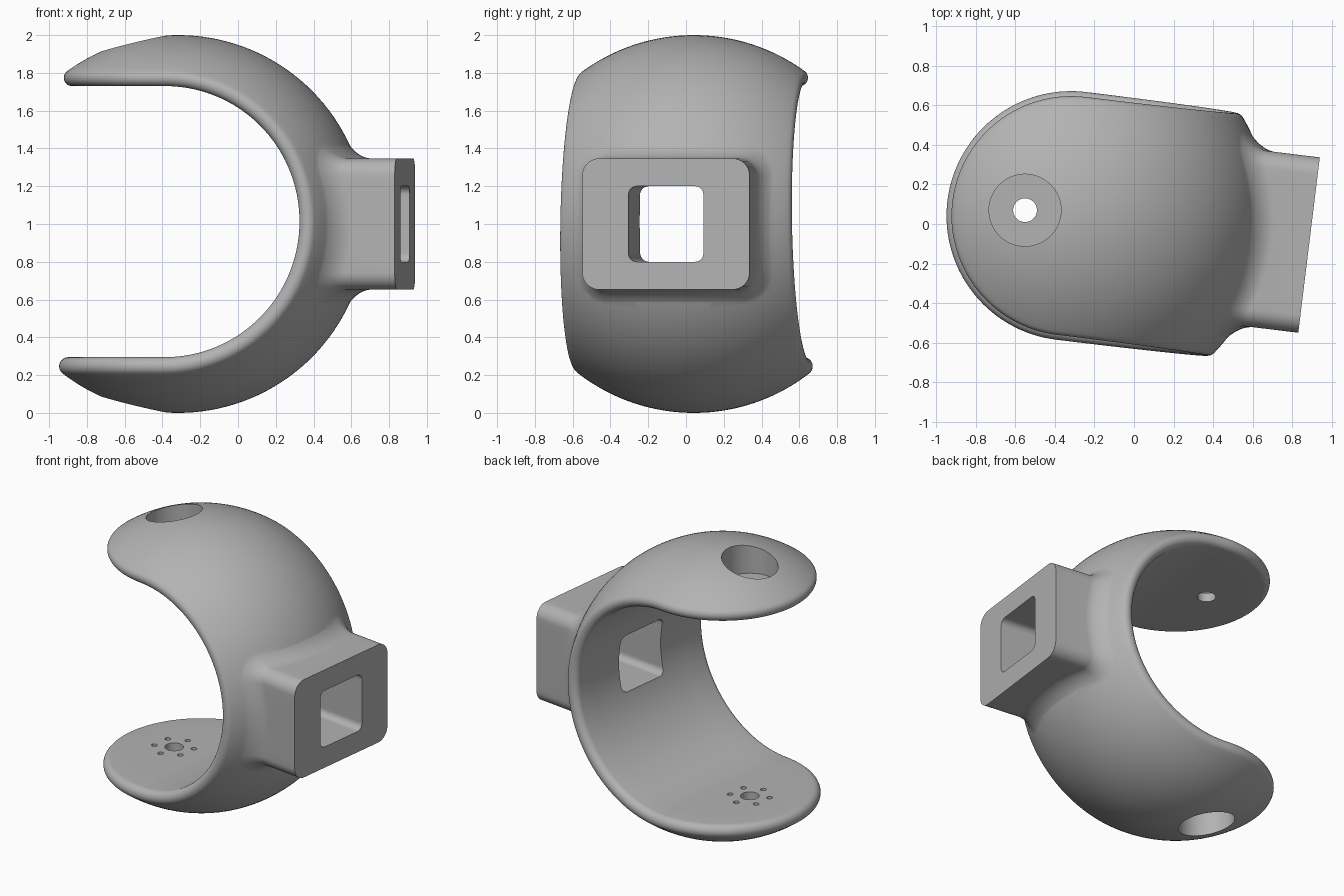
import bpy
import bmesh
from math import sin, cos, pi, sqrt, atan2, radians
from mathutils import Matrix

if "Cube" in bpy.data.objects:
    bpy.data.objects.remove(bpy.data.objects["Cube"], do_unlink=True)

# Local frame: sphere centre at the origin, mount along +x
FRAME = Matrix.Translation((-0.317, 0.041, 1.0)) @ Matrix.Rotation(radians(-7), 4, 'Z')
PIVOT = -0.235

grey = bpy.data.materials.new("matte grey")
grey.use_nodes = True
grey.diffuse_color = (0.45, 0.45, 0.45, 1)
grey.node_tree.nodes["Principled BSDF"].inputs["Base Color"].default_value = grey.diffuse_color


def make_object(name, bm):
    bmesh.ops.remove_doubles(bm, verts=bm.verts, dist=1e-5)
    bmesh.ops.recalc_face_normals(bm, faces=bm.faces)
    mesh = bpy.data.meshes.new(name)
    bm.to_mesh(mesh)
    bm.free()
    mesh.transform(FRAME)
    mesh.materials.append(grey)
    obj = bpy.data.objects.new(name, mesh)
    bpy.context.collection.objects.link(obj)
    return obj


def loft(bm, rows, closed=False):
    rings = [[bm.verts.new(p) for p in row] for row in rows]
    for a, b in zip(rings, rings[1:]):
        count = len(a)
        for i in range(count if closed else count - 1):
            j = (i + 1) % count
            bm.faces.new((a[i], a[j], b[j], b[i]))
    return rings


def combine(target, other, operation):
    other.hide_render = True
    mod = target.modifiers.new(operation, 'BOOLEAN')
    mod.operation = operation
    mod.solver = 'EXACT'
    mod.object = other
    bpy.context.view_layer.objects.active = target
    bpy.ops.object.modifier_apply(modifier=mod.name)
    bpy.data.objects.remove(other, do_unlink=True)


def inner_height(a):
    return 0.7175 + 0.0125 * sin(a)


def half_section(a):
    """Half of the shell section: flat inside, round rim, spherical outside."""
    H, W = inner_height(a), 0.6175 - 0.0125 * sin(a)
    b = 1 + H - W
    r = -b + sqrt(b * b + 1 - W * W - H * H)
    cw, ch = W - r, H + r
    end = atan2(ch, cw)
    pts = [(cw * i / 4, H) for i in range(4)]
    for i in range(13):
        t = -pi / 2 + (end + pi / 2) * i / 12
        pts.append((cw + r * cos(t), ch + r * sin(t)))
    for i in range(1, 25):
        t = end + (pi / 2 - end) * i / 24
        pts.append((cos(t), sin(t)))
    return pts


# Curved bracket shell: half turn about y, with rounded arm ends turned about z
STEPS = 72
bm = bmesh.new()
for side in (-1, 1):
    rows = []
    for k in range(STEPS + 1):
        a = -pi / 2 + pi * k / STEPS
        rows.append([(h * cos(a), side * w, h * sin(a)) for w, h in half_section(a)])
    loft(bm, rows)
    rows = []
    for k in range(STEPS + 1):
        p = pi / 2 + pi * k / STEPS
        rows.append([(w * cos(p), w * sin(p), side * h) for w, h in half_section(side * pi / 2)])
    loft(bm, rows)
bracket = make_object("curved_bracket", bm)


def rounded_rect(hw, hh, r, n=10):
    pts = []
    for q, (sx, sy) in enumerate(((1, 1), (-1, 1), (-1, -1), (1, -1))):
        for i in range(n + 1):
            t = (q + i / n) * pi / 2
            pts.append((sx * (hw - r) + r * cos(t), sy * (hh - r) + r * sin(t)))
        # extra points along the straight edge keep the collar curved
        nx, ny = ((-1, 1), (-1, -1), (1, -1), (1, 1))[q]
        end = (nx * (hw - r) + r * cos(t), ny * (hh - r) + r * sin(t))
        start = pts[-1]
        for i in range(1, 12):
            f = i / 12
            pts.append((start[0] + (end[0] - start[0]) * f, start[1] + (end[1] - start[1]) * f))
    return pts


# Mount block with a filleted collar that flows into the shell
HW, HH, CORNER, FILLET, END = 0.446, 0.347, 0.09, 0.09, 1.21


def collar_ring(d, lift):
    return [(sqrt(1 - y * y - z * z) + lift, y, z)
            for y, z in rounded_rect(HW + d, HH + d, CORNER + d)]


rows = [collar_ring(FILLET, -0.04)]
for k in range(11):
    t = k / 10 * pi / 2
    rows.append(collar_ring(FILLET * (1 - sin(t)), FILLET * (1 - cos(t)) - 0.003))
rows.append([(END, y, z) for y, z in rounded_rect(HW, HH, CORNER)])
bm = bmesh.new()
rings = loft(bm, rows, closed=True)
bm.faces.new(rings[-1])
hub = bm.verts.new((0.85, 0, 0))
base = rings[0]
for i in range(len(base)):
    bm.faces.new((base[i], base[(i + 1) % len(base)], hub))
combine(bracket, make_object("mount_block", bm), 'UNION')


def add_cylinder(bm, x, y, r, z0, z1, n):
    place = Matrix.Translation((x, y, (z0 + z1) / 2))
    bmesh.ops.create_cone(bm, cap_ends=True, segments=n, radius1=r, radius2=r,
                          depth=abs(z1 - z0), matrix=place)


# Wide counterbores from the outside of both arms
bm = bmesh.new()
for side in (-1, 1):
    floor = inner_height(side * pi / 2) + 0.06
    add_cylinder(bm, PIVOT, 0, 0.182, side * floor, side * 1.2, 64)
combine(bracket, make_object("counterbore_cutter", bm), 'DIFFERENCE')

# Pivot holes, ring of screw holes in the lower arm, and the square window
bm = bmesh.new()
add_cylinder(bm, PIVOT, 0, 0.06, -1.2, 1.2, 40)
for k in range(6):
    t = radians(30 + 60 * k)
    add_cylinder(bm, PIVOT + 0.13 * cos(t), 0.13 * sin(t), 0.019, -0.9, -0.6, 20)
window = [[(x, y, z) for y, z in rounded_rect(0.2, 0.2, 0.045)] for x in (0.5, 1.4)]
rings = loft(bm, window, closed=True)
for ring in rings:
    bm.faces.new(ring)
combine(bracket, make_object("hole_cutter", bm), 'DIFFERENCE')

# Smooth shading with crisp machined edges
bpy.ops.object.select_all(action='DESELECT')
bracket.select_set(True)
bpy.context.view_layer.objects.active = bracket
bpy.ops.object.shade_smooth_by_angle(angle=radians(30))
